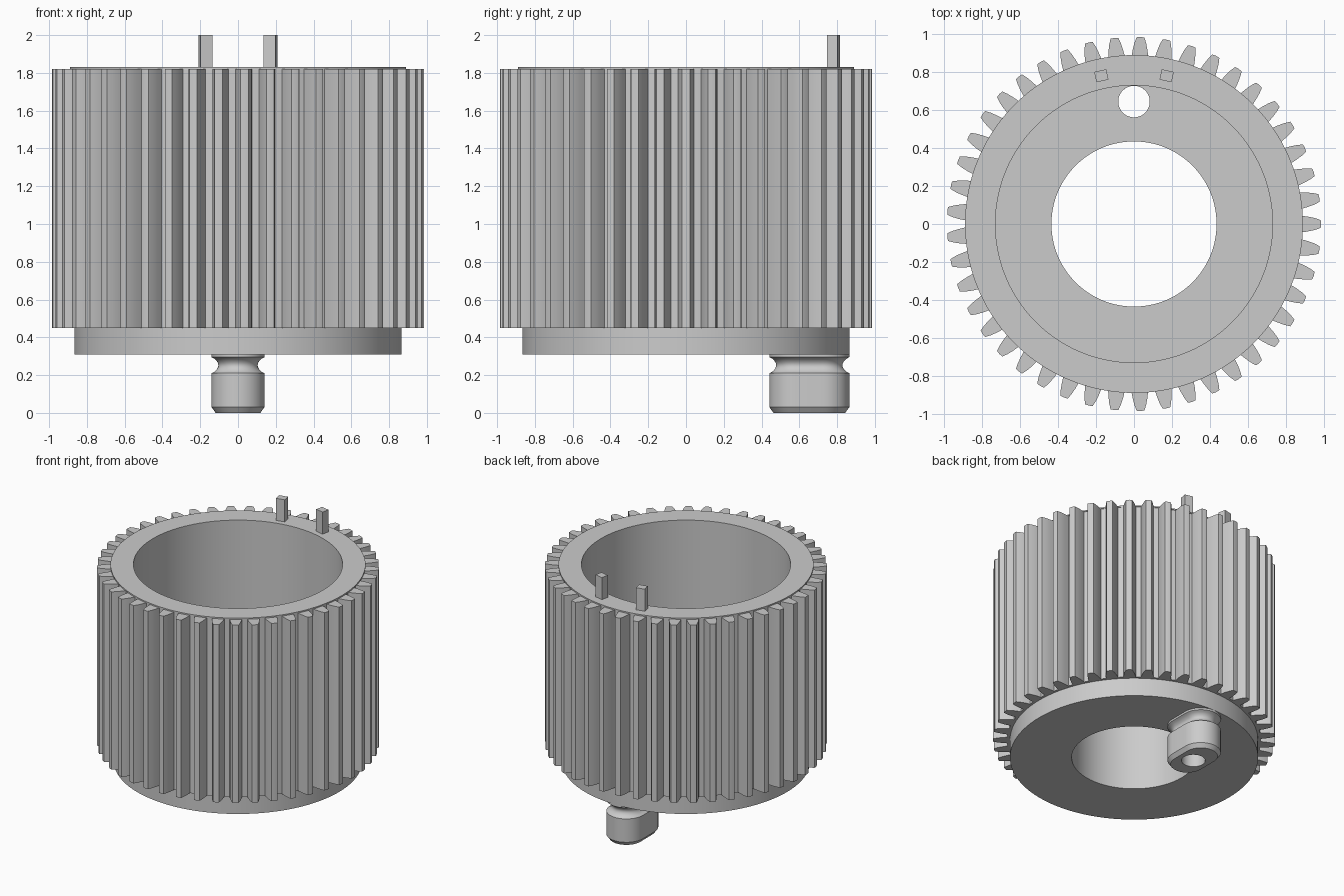
import bpy, bmesh, math
from math import sin, cos, pi, radians

if "Cube" in bpy.data.objects:
    bpy.data.objects.remove(bpy.data.objects["Cube"])

grey = bpy.data.materials.new("light_grey")
grey.diffuse_color = (0.6, 0.6, 0.6, 1)
grey.use_nodes = True
grey.node_tree.nodes["Principled BSDF"].inputs["Base Color"].default_value = grey.diffuse_color


def loft(name, rings, closed):
    """Join equal-length closed rings of points with quads."""
    bm = bmesh.new()
    loops = [[bm.verts.new(p) for p in ring] for ring in rings]
    pairs = list(zip(loops, loops[1:])) + ([(loops[-1], loops[0])] if closed else [])
    for a, b in pairs:
        n = len(a)
        for i in range(n):
            j = (i + 1) % n
            bm.faces.new((a[i], a[j], b[j], b[i]))
    bmesh.ops.recalc_face_normals(bm, faces=bm.faces[:])
    me = bpy.data.meshes.new(name)
    bm.to_mesh(me)
    bm.free()
    me.materials.append(grey)
    ob = bpy.data.objects.new(name, me)
    bpy.context.collection.objects.link(ob)
    return ob


def select(ob):
    bpy.ops.object.select_all(action='DESELECT')
    ob.select_set(True)
    bpy.context.view_layer.objects.active = ob


# Gear outline: half tooth as (degrees from tooth centre, radius)
TEETH = 45
half = [(3.5, .885), (2.8, .885), (2.4, .92), (1.85, .955), (1.2, .984)]
tooth = [(-a, r) for a, r in half] + [(0, .986)] + [(a, r) for a, r in reversed(half)]
outline = [(radians(t * 360 / TEETH + a), r) for t in range(TEETH) for a, r in tooth]


def gear_ring(z):
    return [(r * cos(a), r * sin(a), z) for a, r in outline]


def round_ring(r, z):
    return [(r * cos(a), r * sin(a), z) for a, _ in outline]


# Hollow gear body with collar, stepped bore and thin top rim
body = loft("gear_body", [
    round_ring(.435, .95), round_ring(.435, .31), round_ring(.866, .31),
    round_ring(.866, .45), gear_ring(.45), gear_ring(1.82),
    round_ring(.89, 1.82), round_ring(.89, 1.83), round_ring(.73, 1.83),
    round_ring(.73, .95)], True)

# Small hole through the floor, in line with the pin
HOLE_Y, HOLE_R = .645, .083
bpy.ops.mesh.primitive_cylinder_add(vertices=48, radius=HOLE_R, depth=1.1,
                                    location=(0, HOLE_Y, .65))
cutter = bpy.context.object
cutter.hide_render = True
select(body)
mod = body.modifiers.new("pin_hole", 'BOOLEAN')
mod.operation, mod.solver, mod.object = 'DIFFERENCE', 'EXACT', cutter
bpy.ops.object.modifier_apply(modifier=mod.name)
bpy.data.objects.remove(cutter)

# Slotted-shape pin under the collar, with a rounded neck and a through hole
PIN_Y, ARC = .653, 20


def pin_ring(offset, z):
    pts = []
    for side in (1, -1):
        for i in range(ARC):
            t = pi * i / (ARC - 1) + (0 if side > 0 else pi)
            r = .14 + offset
            pts.append((r * cos(t), PIN_Y + side * .072 + r * sin(t), z))
    return pts


def hole_ring(z):
    n = 2 * ARC
    return [(HOLE_R * cos(2 * pi * (i + .5) / n),
             HOLE_Y + HOLE_R * sin(2 * pi * (i + .5) / n), z) for i in range(n)]


neck = [pin_ring(-.036 * sin(pi * k / 10) ** .7, .21 + .085 * k / 10) for k in range(11)]
pin = loft("pin", [hole_ring(.31), hole_ring(0), pin_ring(-.022, 0), pin_ring(0, .03)]
           + neck + [pin_ring(0, .31)], False)

# Two square pegs standing on the rim, turned to follow it
for side, label in ((-1, "left"), (1, "right")):
    bpy.ops.mesh.primitive_cube_add(size=1, location=(side * .172, .781, 1.91),
                                    rotation=(0, 0, -side * radians(12.4)))
    peg = bpy.context.object
    peg.name = label + "_peg"
    peg.scale = (.065, .056, .18)
    peg.data.materials.append(grey)

for ob in (body, pin):
    select(ob)
    bpy.ops.object.shade_smooth_by_angle(angle=radians(25))
